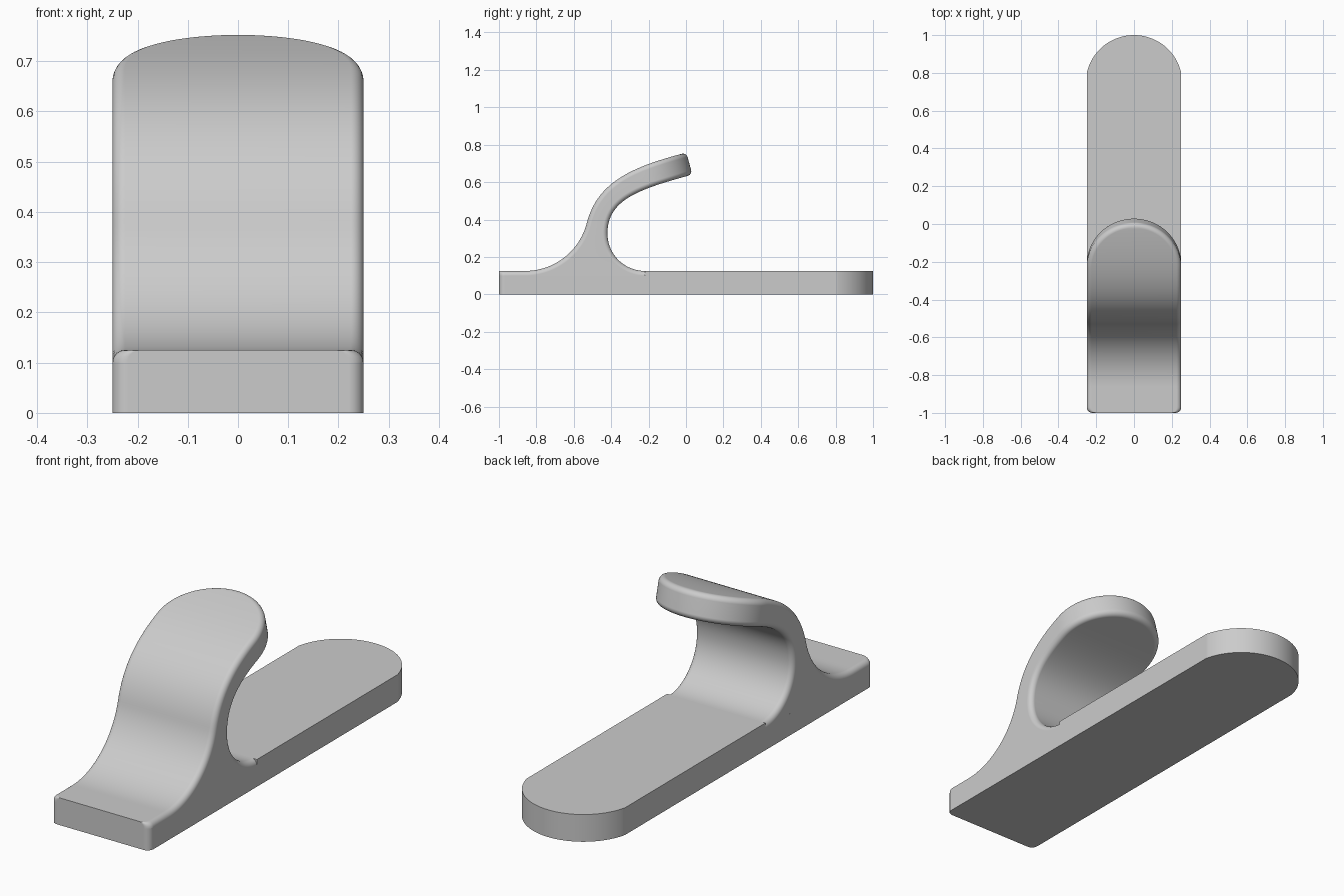
import bpy, bmesh
from math import sin, cos, pi, asin, sqrt, radians
from mathutils import Vector
from mathutils.geometry import interpolate_bezier

if "Cube" in bpy.data.objects:
    bpy.data.objects.remove(bpy.data.objects["Cube"])

HALF = 0.25      # half width of the whole body
PLATE = 0.125    # plate height
FILLET = 0.025   # rounding of the hook edges
CORNER = 0.03    # rounding of the front corners
JOIN = -0.22     # where the hook meets the rear plate

grey = bpy.data.materials.new("light_grey")
grey.use_nodes = True
colour = (0.6, 0.6, 0.6, 1)
grey.diffuse_color = colour
grey.node_tree.nodes["Principled BSDF"].inputs["Base Color"].default_value = colour


def finish(bm, name):
    bmesh.ops.remove_doubles(bm, verts=bm.verts, dist=0.00002)
    bmesh.ops.recalc_face_normals(bm, faces=bm.faces)
    mesh = bpy.data.meshes.new(name)
    bm.to_mesh(mesh)
    bm.free()
    obj = bpy.data.objects.new(name, mesh)
    bpy.context.collection.objects.link(obj)
    mesh.materials.append(grey)
    bpy.ops.object.select_all(action="DESELECT")
    obj.select_set(True)
    bpy.context.view_layer.objects.active = obj
    bpy.ops.object.shade_smooth_by_angle(angle=radians(30))
    weighted = obj.modifiers.new("even_shading", "WEIGHTED_NORMAL")
    weighted.keep_sharp = True
    return obj


def slab(name, outline, height):
    """Extrude a plan outline up from the ground."""
    bm = bmesh.new()
    face = bm.faces.new([bm.verts.new((x, y, 0)) for x, y in outline])
    top = bmesh.ops.extrude_face_region(bm, geom=[face])["geom"]
    verts = [v for v in top if isinstance(v, bmesh.types.BMVert)]
    bmesh.ops.translate(bm, verts=verts, vec=(0, 0, height))
    return finish(bm, name)


def arc(cy, cz, r, a0, a1, n=32):
    steps = [radians(a0 + (a1 - a0) * i / n) for i in range(n + 1)]
    return [Vector((cy + r * cos(a), cz + r * sin(a))) for a in steps]


class Path:
    """Side profile curve sampled by arc length."""
    def __init__(self, pts):
        self.pts = [p for i, p in enumerate(pts) if i == 0 or (p - pts[i - 1]).length > 1e-5]
        self.dist = [0]
        for a, b in zip(self.pts, self.pts[1:]):
            self.dist.append(self.dist[-1] + (b - a).length)
        self.length = self.dist[-1]

    def point(self, s):
        i = 0
        while i < len(self.pts) - 2 and self.dist[i + 1] < s:
            i += 1
        t = (s - self.dist[i]) / (self.dist[i + 1] - self.dist[i])
        return self.pts[i].lerp(self.pts[i + 1], t)

    def inset(self, s, depth, side):
        """Point at s, pushed into the body by depth."""
        a = self.point(max(s - 0.004, 0))
        b = self.point(min(s + 0.004, self.length))
        t = (b - a).normalized()
        return self.point(s) + Vector((t.y, -t.x)) * depth * side


def curve(a, dir_a, b, dir_b):
    a, b = Vector(a), Vector(b)
    return [Vector(p[:2]) for p in interpolate_bezier(
        a.to_3d(), (a + Vector(dir_a)).to_3d(), (b - Vector(dir_b)).to_3d(), b.to_3d(), 80)]


# Hook: front and back curves of the side profile
sweep = arc(-0.86, 0.465, 0.34, -90, -14.5)
outer = Path([Vector((-1, PLATE))] + sweep
             + curve(sweep[-1], (0.06, 0.233), (0.002, 0.758), (0.27, 0.072)))
bowl = arc(JOIN, PLATE + 0.2, 0.2, 270, 180)
inner = Path(bowl + curve(bowl[-1], (0, 0.18), (0.034, 0.64), (0.29, 0.078)))

# Stations along the hook: outer length, inner length, narrowing, tip angle
stations = []
for i in range(7):
    a = pi / 2 * i / 6
    stations.append((CORNER * (1 - cos(a)), 0, CORNER * (1 - sin(a)), 0))
for i in range(1, 65):
    f = i / 64
    stations.append((CORNER + (outer.length - HALF - CORNER) * f,
                     (inner.length - HALF) * f, 0, 0))
for i in range(1, 25):
    stations.append((outer.length - HALF, inner.length - HALF, 0, pi / 2 * i / 24))

LAYERS = 6
bm = bmesh.new()
rings = []
for so, si, narrow, tip in stations:
    half_ring = []
    for path, s, side, cut in ((outer, so, 1, narrow), (inner, si, -1, 0)):
        layers = []
        for k in range(LAYERS + 1):
            a = pi / 2 * k / LAYERS
            w = HALF - FILLET * (1 - sin(a))
            p = path.inset(s + w * sin(tip), FILLET * (1 - cos(a)), side)
            layers.append(((w - cut) * cos(tip), p.x, p.y))
        half_ring += layers if side == 1 else layers[::-1]
    ring = half_ring + [(-x, y, z) for x, y, z in half_ring[::-1]]
    rings.append([bm.verts.new(p) for p in ring])

count = len(rings[0])
for a, b in zip(rings, rings[1:]):
    for j in range(count):
        k = (j + 1) % count
        bm.faces.new((a[j], a[k], b[k], b[j]))

# Close the foot of the hook: front wall, back wall and underside
m = LAYERS + 1
first = rings[0]
bm.faces.new(first[:m] + first[-m:])
bm.faces.new(first[m:-m])
bm.faces.new((first[m - 1], first[m], first[-m - 1], first[-m]))
finish(bm, "hook")

# Front foot below the hook, with rounded front corners
corner = [(HALF - CORNER + CORNER * cos(a), -1 + CORNER - CORNER * sin(a))
          for a in [pi / 2 * i / 6 for i in range(7)]]
right = [(HALF, JOIN)] + corner
slab("front_foot", right + [(-x, y) for x, y in right[::-1]], PLATE - FILLET)

# Rear plate with a round end
radius = 0.256
spread = asin(HALF / radius)
end = [(radius * sin(a), 1 - radius + radius * cos(a))
       for a in [spread * (1 - i / 24) for i in range(49)]]
slab("rear_plate", [(HALF, JOIN)] + end + [(-HALF, JOIN)], PLATE)
